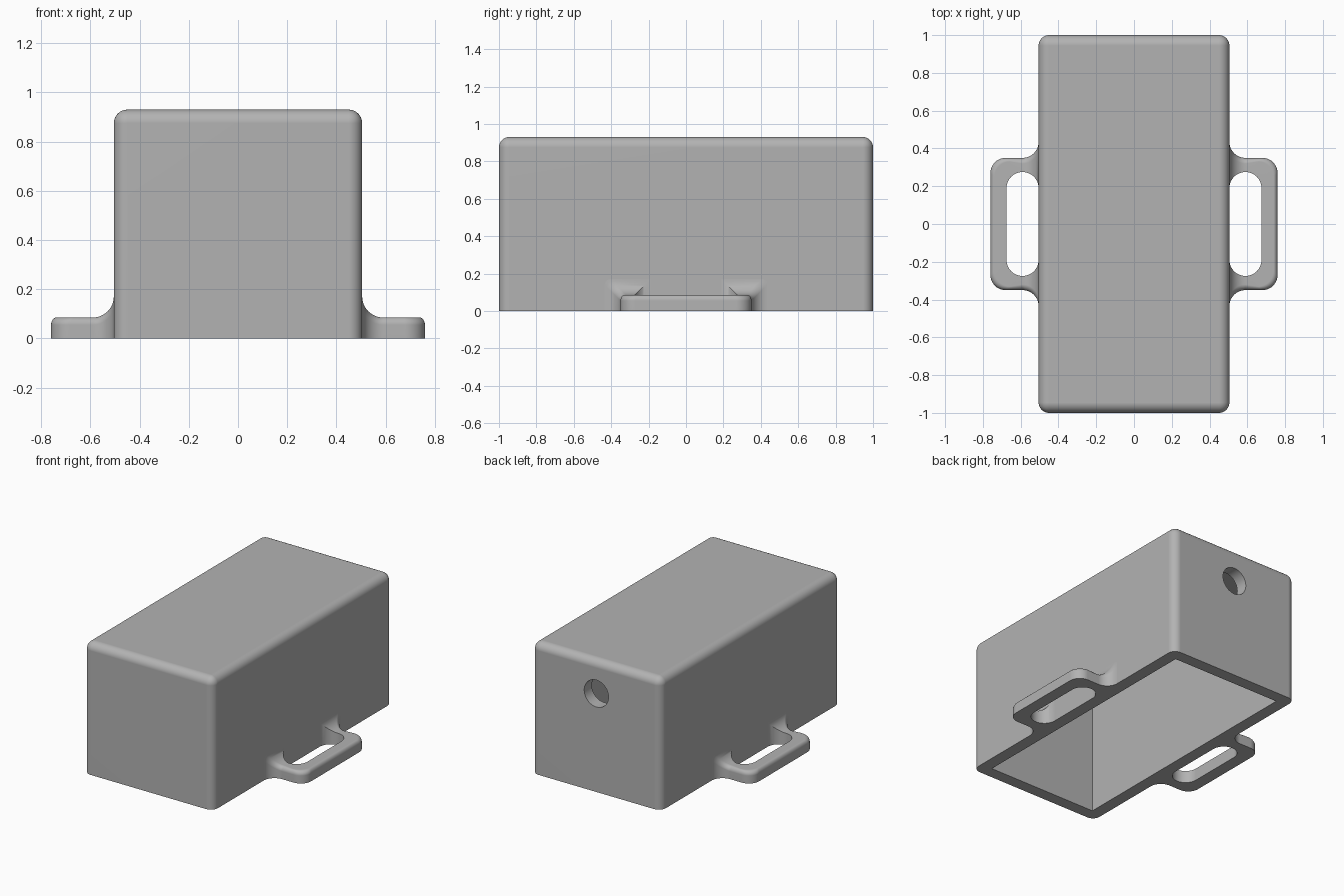
import bpy, bmesh
from math import sin, cos, pi
from mathutils import Matrix, Vector

if "Cube" in bpy.data.objects:
    bpy.data.objects.remove(bpy.data.objects["Cube"])

HALF_X, HALF_Y, HEIGHT, WALL = 0.505, 1.0, 0.93, 0.085
EDGE_R = 0.055
SLOT_R = 0.085      # slot ends and the fillets against the box
LIP_R = 0.03        # rounding of the handle's outer top edge

grey = bpy.data.materials.new("light_grey")
grey.use_nodes = True
COLOUR = (0.45, 0.45, 0.45, 1)
grey.diffuse_color = COLOUR
grey.node_tree.nodes["Principled BSDF"].inputs["Base Color"].default_value = COLOUR


def make_object(name, bm):
    bmesh.ops.recalc_face_normals(bm, faces=bm.faces)
    mesh = bpy.data.meshes.new(name)
    bm.to_mesh(mesh)
    bm.free()
    mesh.materials.append(grey)
    obj = bpy.data.objects.new(name, mesh)
    bpy.context.collection.objects.link(obj)
    return obj


def box_mesh(half_x, half_y, bottom, top):
    bm = bmesh.new()
    size = Matrix.Diagonal((2 * half_x, 2 * half_y, top - bottom, 1))
    place = Matrix.Translation((0, 0, (top + bottom) / 2))
    bmesh.ops.create_cube(bm, size=1, matrix=place @ size)
    return bm


def smooth(obj):
    bpy.ops.object.select_all(action='DESELECT')
    obj.select_set(True)
    bpy.context.view_layer.objects.active = obj
    bpy.ops.object.shade_smooth_by_angle(angle=pi / 6)
    obj.modifiers.new("even_shading", 'WEIGHTED_NORMAL').keep_sharp = True


# Cover: rounded on every edge except around the open bottom
bm = box_mesh(HALF_X, HALF_Y, 0, HEIGHT)
upper = [e for e in bm.edges if max(v.co.z for v in e.verts) > 0.1]
bmesh.ops.bevel(bm, geom=upper, offset=EDGE_R, offset_type='OFFSET',
                segments=8, profile=0.5, affect='EDGES')
cover = make_object("cover", bm)

# Cutters: the cavity and the round cable hole in the back
cavity = make_object("cavity_cutter", box_mesh(HALF_X - WALL, HALF_Y - WALL, -0.2, HEIGHT - WALL))
bm = bmesh.new()
bmesh.ops.create_cone(bm, cap_ends=True, segments=48, radius1=0.095, radius2=0.095, depth=0.4,
                      matrix=Matrix.Translation((0, HALF_Y, 0.695)) @ Matrix.Rotation(pi / 2, 4, 'X'))
hole = make_object("hole_cutter", bm)

for cutter in (cavity, hole):
    cutter.hide_render = True
    cut = cover.modifiers.new("cut", 'BOOLEAN')
    cut.operation, cut.solver, cut.object = 'DIFFERENCE', 'EXACT', cutter
bpy.context.view_layer.update()
shell = bpy.data.meshes.new_from_object(cover.evaluated_get(bpy.context.evaluated_depsgraph_get()))
cover.modifiers.clear()
cover.data = shell
for cutter in (cavity, hole):
    bpy.data.objects.remove(cutter)
smooth(cover)


# Handle: sections swept from the wall, along an arm and round the corner
def handle_sections(steps=12):
    arc = [pi / 2 * i / steps for i in range(steps + 1)]
    slot_x, slot_y, thick = HALF_X + SLOT_R, 0.19, 0.085
    half = []
    for a in arc:       # flared arm: sides and top sweep into the wall
        x, flare = slot_x - SLOT_R * cos(a), SLOT_R * (1 - sin(a))
        half.append((Vector((x, 0.35 + flare, 0)),
                     Vector((x, slot_y + SLOT_R * sin(a), 0)), thick + flare))
    for b in arc:       # outer corner beside the slot end
        half.append((Vector((0.68 + 0.08 * sin(b), 0.27 + 0.08 * cos(b), 0)),
                     Vector((slot_x + SLOT_R * sin(b), slot_y + SLOT_R * cos(b), 0)), thick))
    flip = Vector((1, -1, 1))
    return half + [(o * flip, i * flip, z) for o, i, z in reversed(half)]


def make_handle(name, side):
    bm = bmesh.new()
    rows = []
    for outer, inner, top in handle_sections():
        across = (inner - outer).normalized()
        points = [inner, inner + Vector((0, 0, top))]
        for k in range(7):      # rounded outer lip
            t = pi / 2 * k / 6
            points.append(outer + across * LIP_R * (1 - sin(t))
                          + Vector((0, 0, top - LIP_R * (1 - cos(t)))))
        points.append(outer)
        rows.append([bm.verts.new((p.x * side, p.y, p.z)) for p in points])
    for r, s in zip(rows, rows[1:]):
        for k in range(len(r)):
            n = (k + 1) % len(r)
            bm.faces.new((r[k], r[n], s[n], s[k]))
    bmesh.ops.remove_doubles(bm, verts=bm.verts, dist=1e-5)
    smooth(make_object(name, bm))


make_handle("left_handle", 1)
make_handle("right_handle", -1)
